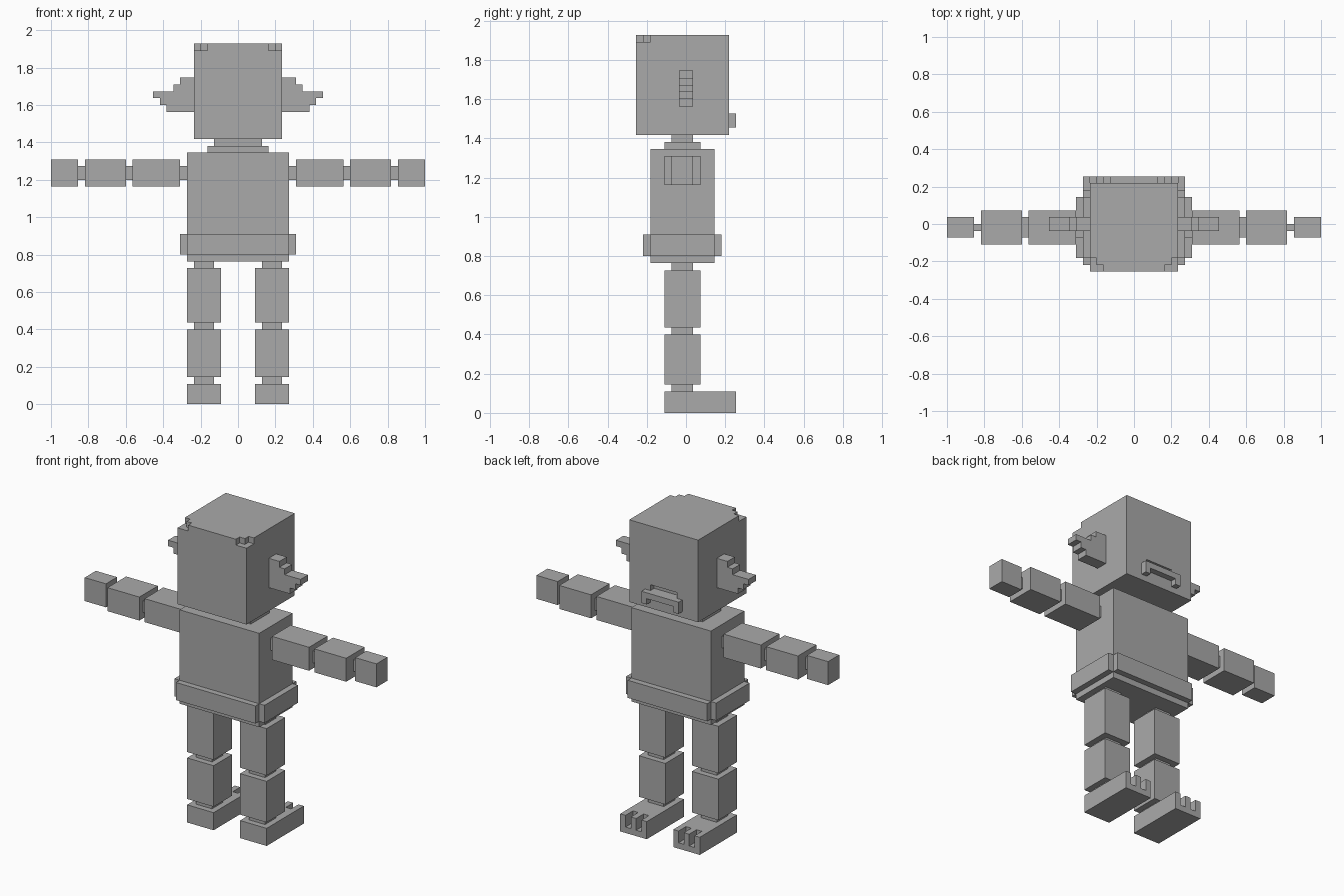
import bpy
import bmesh

cube = bpy.data.objects.get("Cube")
if cube:
    bpy.data.objects.remove(cube, do_unlink=True)

V = 2 / 55  # edge of one block unit

grey = bpy.data.materials.new("plain grey")
grey.use_nodes = True
grey.diffuse_color = (0.4, 0.4, 0.4, 1)
grey.node_tree.nodes["Principled BSDF"].inputs["Base Color"].default_value = (0.4, 0.4, 0.4, 1)


def finish(name, bm):
    bmesh.ops.recalc_face_normals(bm, faces=bm.faces)
    mesh = bpy.data.meshes.new(name)
    bm.to_mesh(mesh)
    bm.free()
    mesh.materials.append(grey)
    obj = bpy.data.objects.new(name, mesh)
    bpy.context.collection.objects.link(obj)
    return obj


def box(name, x, y, z):
    """Box from (low, high) ranges in block units."""
    bm = bmesh.new()
    bmesh.ops.create_cube(bm, size=1)
    for v in bm.verts:
        v.co = [V * ((r[0] + r[1]) / 2 + c * (r[1] - r[0])) for c, r in zip(v.co, (x, y, z))]
    return finish(name, bm)


def prism(name, outline, y):
    """Outline in x and z, extruded along y."""
    bm = bmesh.new()
    face = bm.faces.new([bm.verts.new((px * V, y[0] * V, pz * V)) for px, pz in outline])
    new = bmesh.ops.extrude_face_region(bm, geom=[face])["geom"]
    verts = [g for g in new if isinstance(g, bmesh.types.BMVert)]
    bmesh.ops.translate(bm, verts=verts, vec=(0, (y[1] - y[0]) * V, 0))
    return finish(name, bm)


def carve(obj, *ranges):
    """Cut boxes out of an object."""
    bpy.context.view_layer.objects.active = obj
    for r in ranges:
        cutter = box("cutter", *r)
        cutter.hide_render = True
        mod = obj.modifiers.new("cut", 'BOOLEAN')
        mod.operation = 'DIFFERENCE'
        mod.solver = 'EXACT'
        mod.object = cutter
        bpy.ops.object.modifier_apply(modifier=mod.name)
        bpy.data.objects.remove(cutter, do_unlink=True)


def side_range(s, a, b):
    return (a, b) if s > 0 else (-b, -a)


WIDE, NARROW = (-3, 2), (-2, 1)  # depths of limbs and joints

# Trunk, belt and neck
box("torso", (-7.5, 7.5), (-5, 4), (21, 37))
box("belt_sides", (-8.5, 8.5), (-5, 4), (22, 25))
box("belt_front_back", (-7.5, 7.5), (-6, 5), (22, 25))
box("neck_base", (-4.5, 4.5), WIDE, (37, 38))
box("neck", (-3.5, 3.5), NARROW, (38, 39))

# Head with a mouth slot and chipped top corners
head = box("head", (-6.5, 6.5), (-7, 6), (39, 53))
carve(head, ((-2.5, 2.5), (5, 8), (42, 43)))
for s in (1, -1):
    carve(head,
          (side_range(s, 4.5, 8), (-8, -6), (52, 54)),
          (side_range(s, 5.5, 8), (-8, -5), (52, 54)))

# Lip bar with hanging corners
prism("mouth", [(-3.5, 40), (-2.5, 40), (-2.5, 41), (2.5, 41),
                (2.5, 40), (3.5, 40), (3.5, 42), (-3.5, 42)], (6, 7))

for s, side in ((1, "left"), (-1, "right")):
    # Stepped ear, one row per reach
    outline = [(6.5 * s, 43)]
    for row, reach in enumerate((10.5, 11.5, 12.5, 9.5, 8.5)):
        outline += [(reach * s, 43 + row), (reach * s, 44 + row)]
    outline.append((6.5 * s, 48))
    prism(side + "_ear", outline, (-1, 1))

    # Arm, from shoulder to hand
    for part, a, b, y, z in (("shoulder", 7.5, 8.5, NARROW, (33, 35)),
                             ("upper_arm", 8.5, 15.5, WIDE, (32, 36)),
                             ("elbow", 15.5, 16.5, NARROW, (33, 35)),
                             ("forearm", 16.5, 22.5, WIDE, (32, 36)),
                             ("wrist", 22.5, 23.5, (-1, 0), (33, 35)),
                             ("hand", 23.5, 27.5, NARROW, (32, 36))):
        box(side + "_" + part, side_range(s, a, b), y, z)

    # Leg, from hip to ankle
    limb, joint = side_range(s, 2.5, 7.5), side_range(s, 3.5, 6.5)
    for part, x, y, z in (("hip", joint, NARROW, (20, 21)),
                          ("thigh", limb, WIDE, (12, 20)),
                          ("knee", joint, NARROW, (11, 12)),
                          ("shin", limb, WIDE, (4, 11)),
                          ("ankle", joint, NARROW, (3, 4))):
        box(side + "_" + part, x, y, z)

    # Foot with gaps between three toes
    foot = box(side + "_foot", limb, (-3, 7), (0, 3))
    for gap in (3.5, 5.5):
        carve(foot, (side_range(s, gap, gap + 1), (5, 8), (1, 4)))
